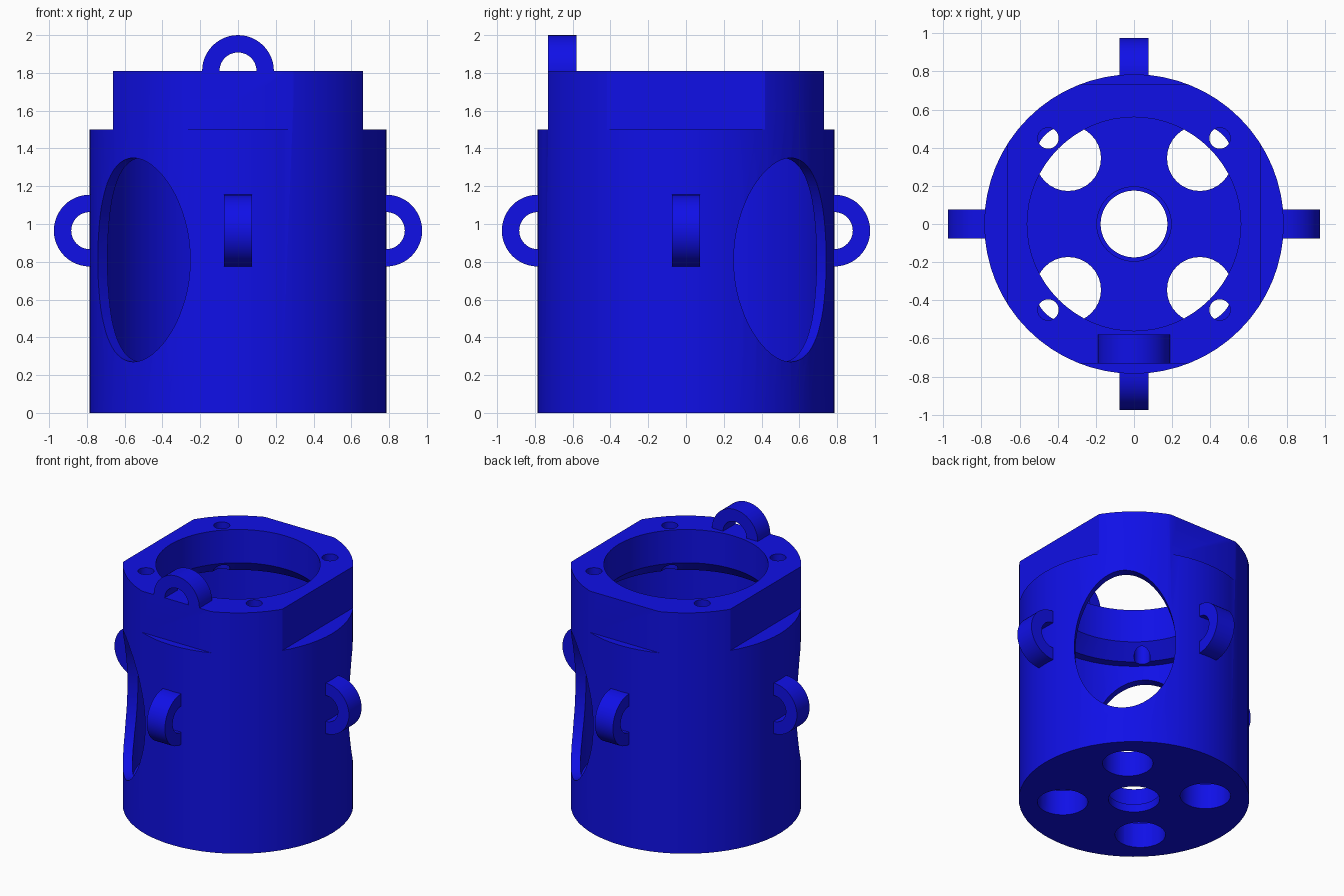
import bpy, bmesh, math
from mathutils import Matrix, Vector

if "Cube" in bpy.data.objects:
    bpy.data.objects.remove(bpy.data.objects["Cube"])

blue = bpy.data.materials.new("deep_blue")
blue.diffuse_color = (0.005, 0.005, 0.8, 1)
blue.use_nodes = True
blue.node_tree.nodes["Principled BSDF"].inputs["Base Color"].default_value = blue.diffuse_color


def make_object(name, bm):
    bmesh.ops.recalc_face_normals(bm, faces=bm.faces)
    mesh = bpy.data.meshes.new(name)
    bm.to_mesh(mesh)
    bm.free()
    mesh.materials.append(blue)
    obj = bpy.data.objects.new(name, mesh)
    bpy.context.collection.objects.link(obj)
    return obj


def shade(obj):
    bpy.ops.object.select_all(action='DESELECT')
    obj.select_set(True)
    bpy.context.view_layer.objects.active = obj
    bpy.ops.object.shade_smooth_by_angle(angle=math.radians(30))


def lathe(name, profile, steps=64):
    """Revolve a closed (radius, z) loop around the z axis."""
    bm = bmesh.new()
    rings = []
    for i in range(steps):
        a = 2 * math.pi * i / steps
        rings.append([bm.verts.new((r * math.cos(a), r * math.sin(a), z)) for r, z in profile])
    n = len(profile)
    for i in range(steps):
        p, q = rings[i], rings[(i + 1) % steps]
        for j in range(n):
            k = (j + 1) % n
            bm.faces.new((p[j], q[j], q[k], p[k]))
    return make_object(name, bm)


def cut(target, bm):
    """Subtract the bmesh solid from the target."""
    cutter = make_object("cutter", bm)
    cutter.hide_render = True
    bpy.context.view_layer.objects.active = target
    mod = target.modifiers.new("cut", 'BOOLEAN')
    mod.operation, mod.solver, mod.object = 'DIFFERENCE', 'EXACT', cutter
    bpy.ops.object.modifier_apply(modifier=mod.name)
    bpy.data.objects.remove(cutter)


def cylinder(bm, matrix, radius, depth, steps):
    bmesh.ops.create_cone(bm, cap_ends=True, segments=steps, radius1=radius,
                          radius2=radius, depth=depth, matrix=matrix)


# Hollow housing: floor with stepped centre bore, thin wall, coned top flange
housing = lathe("housing", [
    (0.175, 0), (0.785, 0), (0.785, 1.81), (0.56, 1.81), (0.56, 1.56),
    (0.66, 1.46), (0.72, 1.46), (0.72, 0.19), (0.195, 0.19),
    (0.195, 0.06), (0.175, 0.06)])

# Four flats around the top
for axis, dist in ((0, 0.663), (1, 0.73)):
    bm = bmesh.new()
    for side in (-1, 1):
        pos = Vector((0, 0, 2.0))
        pos[axis] = side * (dist + 0.5)
        size = [3, 3, 1, 1]
        size[axis] = 1
        bmesh.ops.create_cube(bm, size=1, matrix=Matrix.Translation(pos) @ Matrix.Diagonal(size))
    cut(housing, bm)

# Floor drain holes and flange bolt holes, on the diagonals
for spot, radius, z, depth in ((0.345, 0.172, 0.1, 0.4), (0.45, 0.055, 1.65, 0.6)):
    bm = bmesh.new()
    for sx in (-1, 1):
        for sy in (-1, 1):
            cylinder(bm, Matrix.Translation((sx * spot, sy * spot, z)), radius, depth, 32)
    cut(housing, bm)

# Oval window passing through both sides on one diagonal
bm = bmesh.new()
cylinder(bm, Matrix.Translation((0, 0, 0.81)) @ Matrix.Rotation(math.radians(135), 4, 'Z')
         @ Matrix.Rotation(math.radians(90), 4, 'X') @ Matrix.Diagonal((0.346, 0.54, 1, 1)),
         1, 3, 64)
cut(housing, bm)
shade(housing)


def half_ring(name, matrix, outer=0.19, inner=0.098, half_width=0.075, root=0.03, steps=24):
    """Arch spanning local x and rising along local z, with a short embedded root."""
    bm = bmesh.new()
    angles = [math.pi * i / steps for i in range(steps + 1)]
    rows = []
    for y in (-half_width, half_width):
        for r in (outer, inner):
            pts = [(r * math.cos(a), y, r * math.sin(a)) for a in angles]
            pts = [(r, y, -root)] + pts + [(-r, y, -root)]
            rows.append([bm.verts.new(p) for p in pts])
    a, b, c, d = rows
    loop = (a, b, d, c)
    for i in range(len(a) - 1):
        for j in range(4):
            p, q = loop[j], loop[(j + 1) % 4]
            bm.faces.new((p[i], q[i], q[i + 1], p[i + 1]))
    for i in (0, -1):
        bm.faces.new([row[i] for row in loop])
    bm.transform(matrix)
    shade(make_object(name, bm))


# Lifting ring on the flange, and four rings around the side
half_ring("top_ring", Matrix.Translation((0, -0.655, 1.81)))
for i, label in enumerate(("right", "back", "left", "front")):
    half_ring(label + "_ring", Matrix.Rotation(i * math.pi / 2, 4, 'Z')
              @ Matrix.Translation((0.785, 0, 0.965))
              @ Matrix.Rotation(math.pi / 2, 4, 'Y'))
